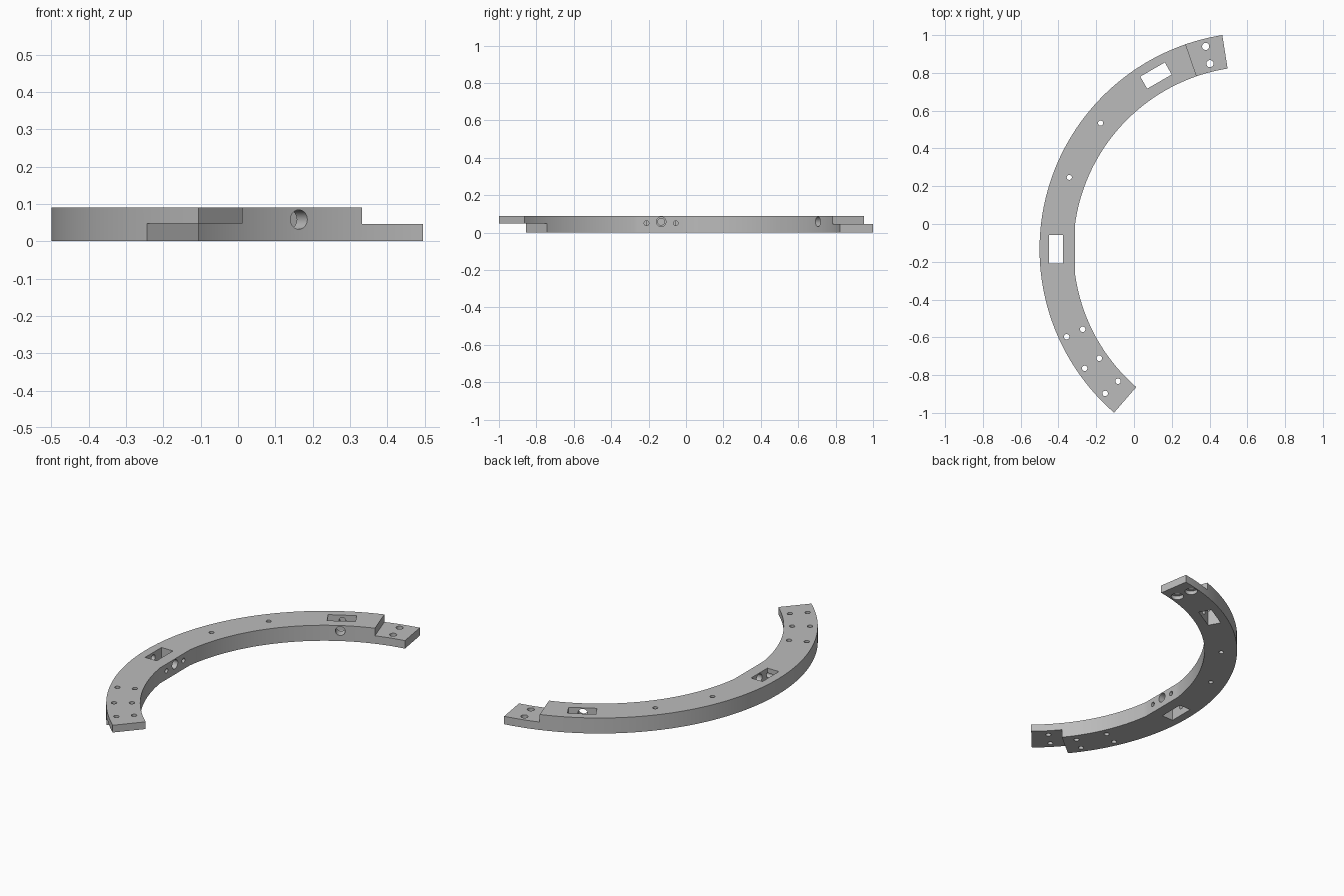
import bpy, bmesh
from math import cos, sin, radians, pi
from mathutils import Vector, Matrix

if "Cube" in bpy.data.objects:
    bpy.data.objects.remove(bpy.data.objects["Cube"])

CENTRE = Vector((0.647, -0.133, 0))
R_OUT, R_IN, R_FLAT, R_MID = 1.147, 0.968, 0.9586, 1.06
HEIGHT, LAP = 0.09, 0.046
START, STEP_A, STEP_B, END = 99, 109, 219, 229

grey = bpy.data.materials.new("plain_grey")
grey.diffuse_color = (0.5, 0.5, 0.5, 1)
grey.use_nodes = True
grey.node_tree.nodes["Principled BSDF"].inputs["Base Color"].default_value = (0.5, 0.5, 0.5, 1)


def polar(r, deg, z=0.0):
    a = radians(deg)
    return CENTRE + Vector((r * cos(a), r * sin(a), z))


def to_object(name, bm):
    bmesh.ops.recalc_face_normals(bm, faces=bm.faces[:])
    mesh = bpy.data.meshes.new(name)
    bm.to_mesh(mesh)
    bm.free()
    mesh.materials.append(grey)
    ob = bpy.data.objects.new(name, mesh)
    bpy.context.collection.objects.link(ob)
    return ob


def sector(name, a0, a1, z0, z1, outer, inner, steps):
    """Extruded ring sector; inner is a function of the angle."""
    angles = [a0 + (a1 - a0) * i / steps for i in range(steps + 1)]
    outline = [polar(outer, a, z0) for a in angles]
    outline += [polar(inner(a), a, z0) for a in reversed(angles)]
    bm = bmesh.new()
    face = bm.faces.new([bm.verts.new(p) for p in outline])
    top = bmesh.ops.extrude_face_region(bm, geom=[face])["geom"]
    bmesh.ops.translate(bm, vec=(0, 0, z1 - z0),
                        verts=[g for g in top if isinstance(g, bmesh.types.BMVert)])
    return to_object(name, bm)


def cylinder(name, radius, depth, matrix):
    bm = bmesh.new()
    bmesh.ops.create_cone(bm, cap_ends=True, segments=32, radius1=radius,
                          radius2=radius, depth=depth, matrix=matrix)
    return to_object(name, bm)


def upright_hole(r, deg, radius, z0=-0.1, z1=0.2):
    place = Matrix.Translation(polar(r, deg, (z0 + z1) / 2))
    return cylinder("hole_cutter", radius, z1 - z0, place)


def radial_hole(deg, side, z, radius, r0, r1):
    """Hole along the radius at deg, shifted sideways by side."""
    place = (Matrix.Translation(CENTRE) @ Matrix.Rotation(radians(deg), 4, 'Z')
             @ Matrix.Translation(((r0 + r1) / 2, side, z))
             @ Matrix.Rotation(pi / 2, 4, 'Y'))
    return cylinder("bore_cutter", radius, r1 - r0, place)


def pocket(deg):
    place = (Matrix.Translation(polar(R_MID + 0.001, deg, HEIGHT / 2))
             @ Matrix.Rotation(radians(deg), 4, 'Z')
             @ Matrix.Diagonal((0.074, 0.15, 0.4, 1)))
    bm = bmesh.new()
    bmesh.ops.create_cube(bm, size=1, matrix=place)
    return to_object("pocket_cutter", bm)


# Curved bar with a short flat on its inner side
ring = sector("ring_segment", START, END, 0, HEIGHT, R_OUT,
              lambda a: min(R_IN, R_FLAT / max(0.01, abs(cos(radians(a))))), 130)

# Half-lap joints at both ends
cutters = [
    sector("lap_cutter", START - 3, STEP_A, LAP, 0.2, 1.3, lambda a: 0.8, 6),
    sector("lap_cutter", STEP_B, END + 3, -0.1, LAP + 0.002, 1.3, lambda a: 0.8, 6),
]

# Bolt holes: pairs near the ends, singles along the middle
for r in (1.012, 1.106):
    cutters.append(upright_hole(r, 104, 0.019))
    cutters.append(upright_hole(r, 104, 0.034, -0.1, 0.022))
    for deg in (204.8, 214.8, 223.7):
        cutters.append(upright_hole(r, deg, 0.0145))
for deg in (141, 159):
    cutters.append(upright_hole(R_MID, deg, 0.0135))

# Pockets with bores from the inner side
for deg in (120, 180):
    cutters.append(pocket(deg))
    cutters.append(radial_hole(deg, 0, 0.058, 0.026, 0.9, R_MID))
    cutters.append(radial_hole(deg, 0, 0.058, 0.018, R_MID, 1.125))
for side in (-0.078, 0.078):
    cutters.append(radial_hole(180, side, 0.05, 0.013, 0.9, 1.06))

for cutter in cutters:
    cutter.hide_render = True
    mod = ring.modifiers.new("cut", 'BOOLEAN')
    mod.operation = 'DIFFERENCE'
    mod.solver = 'EXACT'
    mod.object = cutter

# Bake the cuts and drop the cutters
bpy.context.view_layer.update()
baked = bpy.data.meshes.new_from_object(
    ring.evaluated_get(bpy.context.evaluated_depsgraph_get()))
ring.modifiers.clear()
ring.data = baked
for cutter in cutters:
    bpy.data.objects.remove(cutter)
ring.data.materials.clear()
ring.data.materials.append(grey)
for poly in ring.data.polygons:
    poly.material_index = 0

bpy.ops.object.select_all(action='DESELECT')
ring.select_set(True)
bpy.context.view_layer.objects.active = ring
bpy.ops.object.shade_smooth_by_angle(angle=radians(30))
